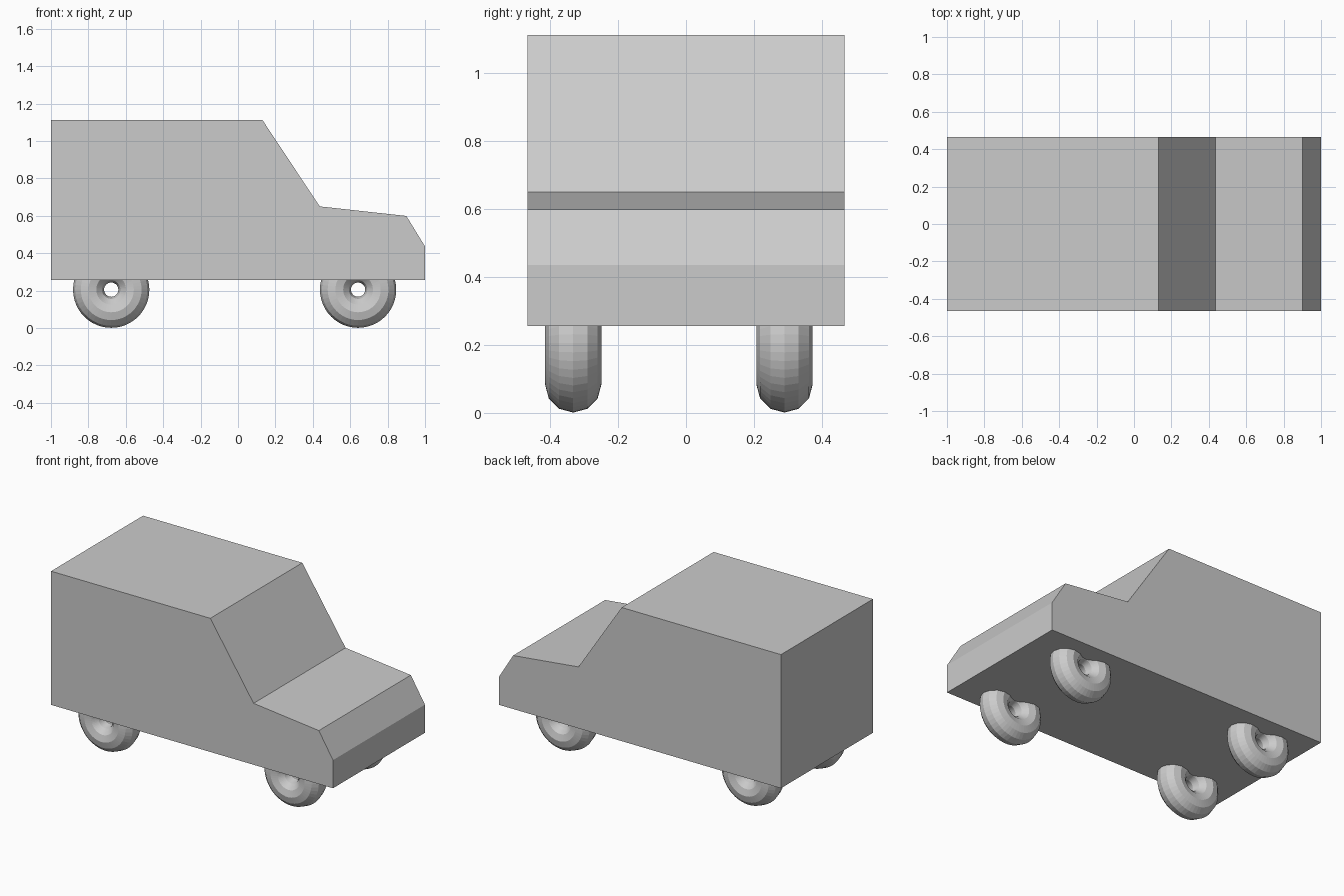
import bpy, bmesh, math

if "Cube" in bpy.data.objects:
    bpy.data.objects.remove(bpy.data.objects["Cube"])

HALF_WIDTH = 0.466

# Body: side profile (x, z) extruded across the width
profile = [(-1, 0.256), (1, 0.256), (1, 0.436), (0.90, 0.599),
           (0.437, 0.65), (0.13, 1.113), (-1, 1.113)]
bm = bmesh.new()
side = bm.faces.new([bm.verts.new((x, -HALF_WIDTH, z)) for x, z in profile])
ext = bmesh.ops.extrude_face_region(bm, geom=[side])
bmesh.ops.translate(bm, vec=(0, 2 * HALF_WIDTH, 0),
                    verts=[g for g in ext["geom"] if isinstance(g, bmesh.types.BMVert)])
bmesh.ops.recalc_face_normals(bm, faces=bm.faces)
mesh = bpy.data.meshes.new("body")
bm.to_mesh(mesh)
bm.free()
bpy.context.collection.objects.link(bpy.data.objects.new("body", mesh))


# Wheels: faceted rings standing on the ground, partly sunk into the body
def wheel(name, x, y):
    bpy.ops.mesh.primitive_torus_add(
        major_segments=48, minor_segments=12, major_radius=0.121, minor_radius=0.083,
        location=(x, y, 0.205), rotation=(math.pi / 2, 0, 0))
    bpy.context.object.name = name


for end, x in (("rear", -0.678), ("front", 0.642)):
    for flank, y in (("right", -0.332), ("left", 0.29)):
        wheel(f"{end}_{flank}_wheel", x, y)
